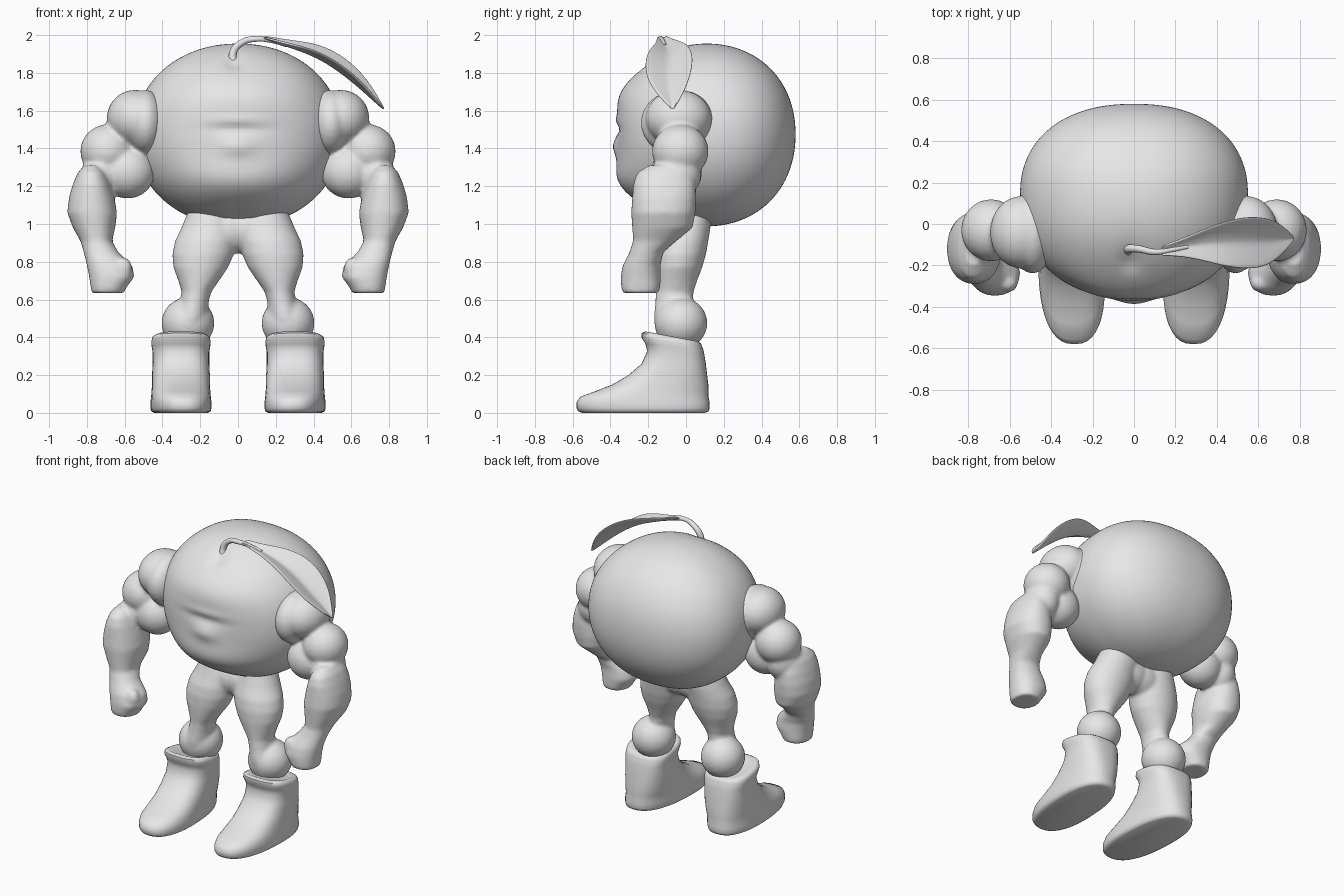
import bpy, bmesh, math
from mathutils import Vector, Matrix

cube = bpy.data.objects.get("Cube")
if cube:
    bpy.data.objects.remove(cube, do_unlink=True)

grey = bpy.data.materials.new("plain grey")
grey.use_nodes = True
grey.diffuse_color = (0.8, 0.8, 0.8, 1)
grey.node_tree.nodes["Principled BSDF"].inputs["Base Color"].default_value = (0.8, 0.8, 0.8, 1)


def finish(name, bm):
    bmesh.ops.recalc_face_normals(bm, faces=bm.faces)
    mesh = bpy.data.meshes.new(name)
    bm.to_mesh(mesh)
    bm.free()
    mesh.materials.append(grey)
    mesh.shade_smooth()
    obj = bpy.data.objects.new(name, mesh)
    bpy.context.collection.objects.link(obj)
    return obj


def ball(bm, centre, radii):
    m = Matrix.Translation(centre) @ Matrix.Diagonal((*radii, 1))
    bmesh.ops.create_uvsphere(bm, u_segments=32, v_segments=20, radius=1, matrix=m)


def ring(x, y, z, rx, ry, power=2.0, tilt=0.0, shear=0.0, count=40):
    """Horizontal superellipse; tilt lowers the back, shear swings it outward."""
    pts = []
    for i in range(count):
        a = 2 * math.pi * i / count
        c, s = math.cos(a), math.sin(a)
        px = math.copysign(abs(c) ** (2 / power), c) * rx
        py = math.copysign(abs(s) ** (2 / power), s) * ry
        pts.append(Vector((x + px + shear * py, y + py, z - tilt * py)))
    return pts


def loft(bm, rings):
    loops = [[bm.verts.new(p) for p in r] for r in rings]
    for a, b in zip(loops, loops[1:]):
        for i in range(len(a)):
            j = (i + 1) % len(a)
            bm.faces.new((a[i], a[j], b[j], b[i]))
    bm.faces.new(loops[0])
    bm.faces.new(loops[-1])


def mirror(obj):
    obj.modifiers.new("mirror", "MIRROR").use_mirror_merge = False


def blend(obj, voxel, rounds):
    """Fuse overlapping muscles into one soft skin."""
    r = obj.modifiers.new("fuse", "REMESH")
    r.mode = "VOXEL"
    r.voxel_size = voxel
    r.use_smooth_shade = True
    s = obj.modifiers.new("soften", "SMOOTH")
    s.factor = 0.5
    s.iterations = rounds


def bump(p, cx, cz, wx, wz):
    return math.exp(-((p.x - cx) / wx) ** 2 - ((p.z - cz) / wz) ** 2)


# Round fruit body: boxier from above, round from the side, full at the front
bm = bmesh.new()
bmesh.ops.create_uvsphere(bm, u_segments=128, v_segments=80, radius=1)
for v in bm.verts:
    n = 2.25
    flat = (abs(v.co.x) ** n + abs(v.co.y) ** n) ** (1 / n)
    v.co /= (flat ** 2.08 + abs(v.co.z) ** 2.08) ** (1 / 2.08)
    face = max(0, -v.co.y)
    tall = 0.48 if v.co.z > 0 else 0.487
    p = Vector((v.co.x * 0.55, 0.11 + v.co.y * 0.47, 1.475 + v.co.z * tall))
    p.y += 0.03 * (1 - abs(v.co.y)) * (1 - v.co.z ** 2)
    # cheeks, brow, chin, mouth and stem dimple
    p.y -= face * 0.075 * bump(p, 0, 1.19, 0.4, 0.14)
    p.y -= face * 0.04 * bump(p, 0, 1.71, 0.4, 0.13)
    p.y -= face * 0.024 * bump(p, 0, 1.41, 0.09, 0.05)
    p.y += face * 0.012 * bump(p, 0, 1.5, 0.15, 0.025)
    p.y -= face * 0.008 * bump(p, 0, 1.55, 0.16, 0.025)
    if face:
        p.z -= 0.02 * bump(p, -0.02, 1.86, 0.05, 0.04)
    v.co = p
finish("fruit_body", bm)

# Arms: shoulder, two upper arm lobes, forearm running into the fist, thumb
bm = bmesh.new()
ball(bm, (0.545, -0.04, 1.56), (0.15, 0.175, 0.15))
ball(bm, (0.49, -0.04, 1.535), (0.11, 0.2, 0.175))
ball(bm, (0.69, -0.03, 1.385), (0.145, 0.15, 0.142))
ball(bm, (0.585, -0.05, 1.275), (0.145, 0.135, 0.14))
ball(bm, (0.72, -0.05, 1.26), (0.11, 0.13, 0.13))
forearm = [
    (0.775, -0.11, 1.31, 0.04, 0.09), (0.775, -0.115, 1.27, 0.075, 0.145),
    (0.775, -0.115, 1.21, 0.1, 0.165), (0.775, -0.115, 1.14, 0.12, 0.17),
    (0.772, -0.12, 1.06, 0.132, 0.17), (0.762, -0.125, 0.98, 0.112, 0.16),
    (0.75, -0.165, 0.91, 0.084, 0.115), (0.725, -0.21, 0.85, 0.092, 0.09),
    (0.68, -0.235, 0.78, 0.12, 0.1), (0.668, -0.24, 0.72, 0.12, 0.107),
    (0.685, -0.24, 0.665, 0.095, 0.103), (0.69, -0.24, 0.634, 0.085, 0.095),
]
loft(bm, [ring(*s, power=2.2) for s in forearm])
ball(bm, (0.61, -0.285, 0.765), (0.05, 0.045, 0.06))
arms = finish("arms", bm)
mirror(arms)
blend(arms, 0.011, 10)

# Legs: thigh narrowing to the knee, calf ball, shared hips
bm = bmesh.new()
thigh = [
    (0.14, 0.02, 1.10, 0.11, 0.11), (0.15, 0.0, 0.98, 0.15, 0.13),
    (0.17, -0.02, 0.91, 0.163, 0.138), (0.185, -0.032, 0.84, 0.163, 0.138),
    (0.197, -0.042, 0.77, 0.145, 0.128), (0.208, -0.053, 0.7, 0.108, 0.112),
    (0.22, -0.06, 0.64, 0.078, 0.1), (0.232, -0.063, 0.58, 0.075, 0.1),
    (0.25, -0.055, 0.5, 0.09, 0.115), (0.27, -0.04, 0.36, 0.09, 0.1),
]
loft(bm, [ring(*s) for s in thigh])
ball(bm, (0.265, -0.027, 0.475), (0.14, 0.14, 0.137))
ball(bm, (0.05, 0.0, 0.965), (0.16, 0.115, 0.125))
legs = finish("legs", bm)
mirror(legs)
blend(legs, 0.011, 8)

# Boots: stacked soles and shaft, from height, toe, heel and half width
bm = bmesh.new()
boot = [
    (0.0, -0.55, 0.10, 0.14), (0.008, -0.57, 0.12, 0.155), (0.025, -0.58, 0.125, 0.16),
    (0.055, -0.58, 0.125, 0.16),
    (0.085, -0.56, 0.12, 0.157), (0.115, -0.48, 0.12, 0.155), (0.15, -0.39, 0.118, 0.153),
    (0.2, -0.305, 0.112, 0.153), (0.26, -0.235, 0.105, 0.15), (0.32, -0.205, 0.097, 0.15),
    (0.35, -0.215, 0.092, 0.155), (0.375, -0.235, 0.085, 0.157), (0.395, -0.235, 0.08, 0.153),
    (0.405, -0.215, 0.065, 0.135), (0.395, -0.18, 0.04, 0.11),
]
rings = []
for z, toe, heel, half in boot:
    tilt = 0.18 * max(0, (z - 0.28) / 0.12)
    low = max(0, 1 - z / 0.3)
    rings.append(ring(0.302, (toe + heel) / 2, z, half, (heel - toe) / 2,
                      2.7 - 0.3 * low, tilt, 0.05 * low))
loft(bm, rings)
boots = finish("boots", bm)
mirror(boots)
for o in bpy.context.selected_objects:
    o.select_set(False)
boots.select_set(True)
bpy.context.view_layer.objects.active = boots
bpy.ops.object.shade_smooth_by_angle(angle=math.radians(60))

# Curved stem
curve = bpy.data.curves.new("stem", "CURVE")
curve.dimensions = "3D"
curve.bevel_depth = 0.02
curve.bevel_resolution = 4
curve.use_fill_caps = True
path = [(-0.02, -0.135, 1.83), (-0.025, -0.12, 1.91), (0.02, -0.12, 1.96),
        (0.1, -0.135, 1.98), (0.18, -0.125, 1.97), (0.26, -0.11, 1.945)]
spline = curve.splines.new("BEZIER")
spline.bezier_points.add(len(path) - 1)
for i, (bp, p) in enumerate(zip(spline.bezier_points, path)):
    bp.co = p
    bp.handle_left_type = bp.handle_right_type = "AUTO"
    bp.radius = 1.15 - 0.13 * i
curve.materials.append(grey)
bpy.context.collection.objects.link(bpy.data.objects.new("stem", curve))

# Folded, drooping leaf with its back edge lifted higher
bm = bmesh.new()
leaf = [(0.13, -0.13, 1.982, 0.025), (0.22, -0.115, 1.955, 0.04), (0.32, -0.1, 1.922, 0.075),
        (0.42, -0.095, 1.882, 0.108), (0.52, -0.09, 1.82, 0.128), (0.62, -0.09, 1.742, 0.122),
        (0.7, -0.08, 1.672, 0.08), (0.775, -0.07, 1.605, 0.004)]
rows = []
for x, y, z, w in leaf:
    row = []
    for k in range(-4, 5):
        t = k / 4
        lift = (0.52 + 0.2 * t) * w * abs(t) ** 1.3
        row.append(bm.verts.new((x + 0.25 * lift, y + t * w, z + 0.85 * lift)))
    rows.append(row)
for a, b in zip(rows, rows[1:]):
    for k in range(8):
        bm.faces.new((a[k], a[k + 1], b[k + 1], b[k]))
leaf_obj = finish("leaf", bm)
solid = leaf_obj.modifiers.new("thickness", "SOLIDIFY")
solid.thickness = 0.012
solid.offset = 0
sub = leaf_obj.modifiers.new("smooth", "SUBSURF")
sub.levels = sub.render_levels = 2
